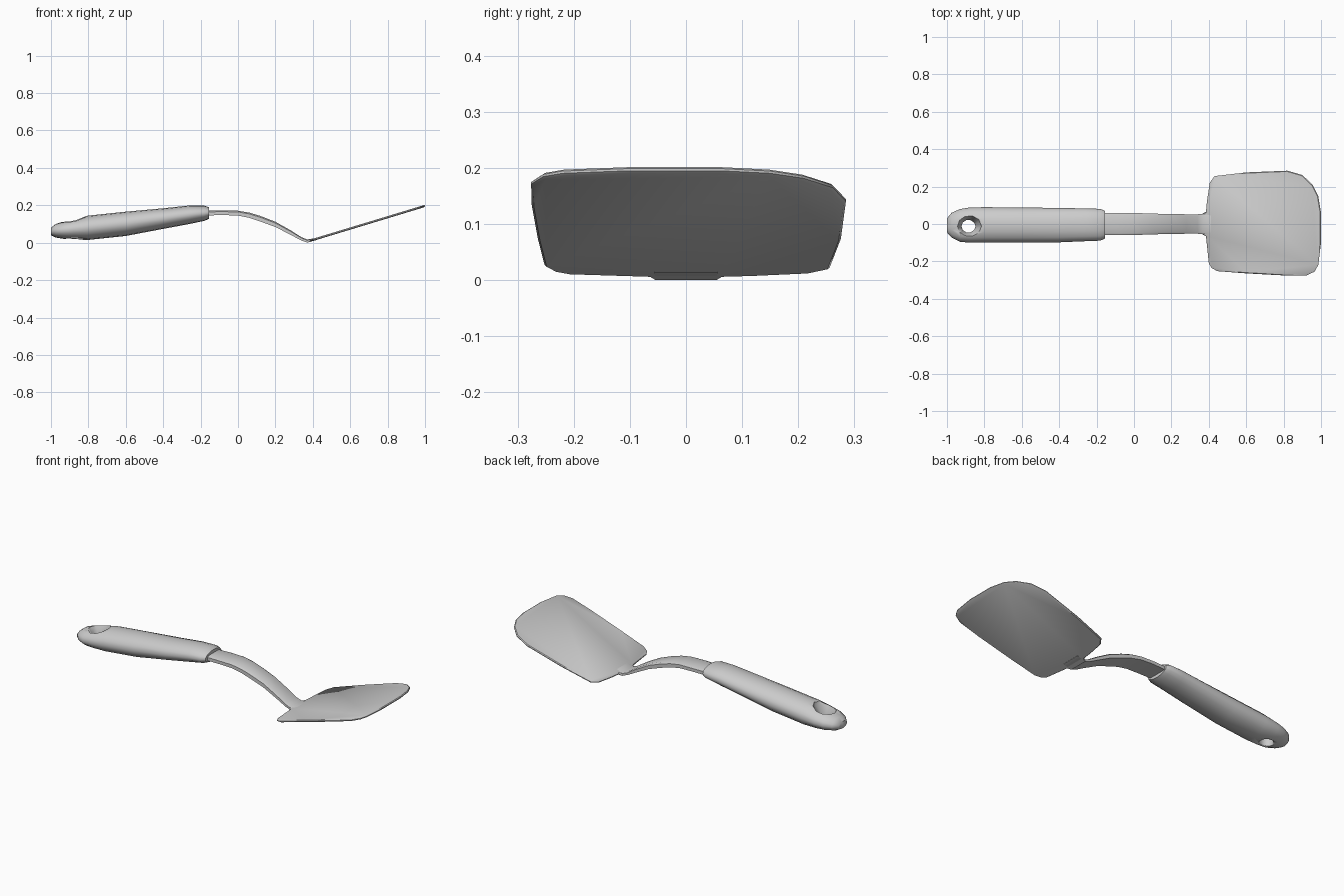
import bpy, bmesh, math

if "Cube" in bpy.data.objects:
    bpy.data.objects.remove(bpy.data.objects["Cube"])

grey = bpy.data.materials.new("grey")
grey.diffuse_color = (0.6, 0.6, 0.6, 1)
grey.use_nodes = True
grey.node_tree.nodes["Principled BSDF"].inputs["Base Color"].default_value = grey.diffuse_color


def loft(name, rings, angle=40):
    """Skin a list of equal-length vertex rings and cap both ends."""
    bm = bmesh.new()
    loops = [[bm.verts.new(p) for p in ring] for ring in rings]
    n = len(loops[0])
    for a, b in zip(loops, loops[1:]):
        for i in range(n):
            j = (i + 1) % n
            bm.faces.new((a[i], a[j], b[j], b[i]))
    bm.faces.new(loops[0][::-1])
    bm.faces.new(loops[-1])
    bmesh.ops.recalc_face_normals(bm, faces=bm.faces)
    mesh = bpy.data.meshes.new(name)
    bm.to_mesh(mesh)
    bm.free()
    mesh.materials.append(grey)
    ob = bpy.data.objects.new(name, mesh)
    bpy.context.collection.objects.link(ob)
    bpy.ops.object.select_all(action='DESELECT')
    ob.select_set(True)
    bpy.context.view_layer.objects.active = ob
    bpy.ops.object.shade_smooth_by_angle(angle=math.radians(angle))
    return ob


def circle(n):
    return [(math.cos(2 * math.pi * i / n), math.sin(2 * math.pi * i / n))
            for i in range(n)]


# Handle: oval sections along x (x, low z, high z, low y, high y)
sections = [
    (-1.00, .040, .080, -.045, .030), (-.975, .028, .100, -.072, .060),
    (-.93, .020, .115, -.095, .080), (-.88, .017, .127, -.100, .088),
    (-.80, .015, .145, -.100, .090), (-.60, .036, .166, -.100, .088),
    (-.40, .074, .184, -.098, .086), (-.26, .100, .199, -.092, .083),
    (-.18, .117, .198, -.089, .081), (-.155, .128, .190, -.078, .070),
]
rings = []
for x, z0, z1, y0, y1 in sections:
    rings.append([(x, (y0 + y1) / 2 + c * (y1 - y0) / 2,
                   (z0 + z1) / 2 + s * (z1 - z0) / 2) for c, s in circle(16)])
handle = loft("handle", rings, 50)

# Hanging hole with a flared upper rim
rings = [[(-.885 + r * 1.1 * c, -.012 + r * s, z) for c, s in circle(10)]
         for z, r in ((-.05, .05), (.03, .036), (.07, .034), (.12, .058), (.2, .08))]
cutter = loft("hole_cutter", rings)
cutter.hide_render = True
cutter.hide_viewport = True
cut = handle.modifiers.new("hanging_hole", 'BOOLEAN')
cut.operation = 'DIFFERENCE'
cut.solver = 'EXACT'
cut.object = cutter

# Neck: flat curved strap (x, centre z, half width, thickness)
path = [(-.20, .158, .056, .026), (-.08, .160, .060, .024), (0, .158, .059, .026),
        (.06, .147, .057, .028), (.12, .128, .055, .030), (.20, .098, .053, .028),
        (.28, .055, .052, .024), (.34, .020, .052, .018), (.37, .009, .054, .016),
        (.42, .020, .056, .012)]
rings = []
for x, z, w, t in path:
    h = t / 2
    rings.append([(x, -w, z - h), (x, w, z - h), (x, w, z + h * .5),
                  (x, w * .8, z + h), (x, -w * .8, z + h), (x, -w, z + h * .5)])
loft("neck", rings)

# Blade: rounded outline on a plane rising toward the tip
outline = [(.365, -.055), (.385, -.065), (.40, -.21), (.415, -.235), (.445, -.252),
           (.60, -.264), (.80, -.275), (.92, -.276), (.965, -.255), (.985, -.22),
           (1.0, -.10), (1.0, .06), (.985, .15), (.955, .21), (.90, .262), (.82, .285),
           (.60, .276), (.43, .256), (.405, .22), (.39, .12), (.385, .065), (.365, .055)]


def blade_ring(scale, lift):
    return [(.68 + (x - .68) * scale, y * scale,
             .006 + (.68 + (x - .68) * scale - .37) * .303 + lift) for x, y in outline]


loft("blade", [blade_ring(.985, -.006), blade_ring(1, -.002),
               blade_ring(1, .002), blade_ring(.985, .006)], 40)
